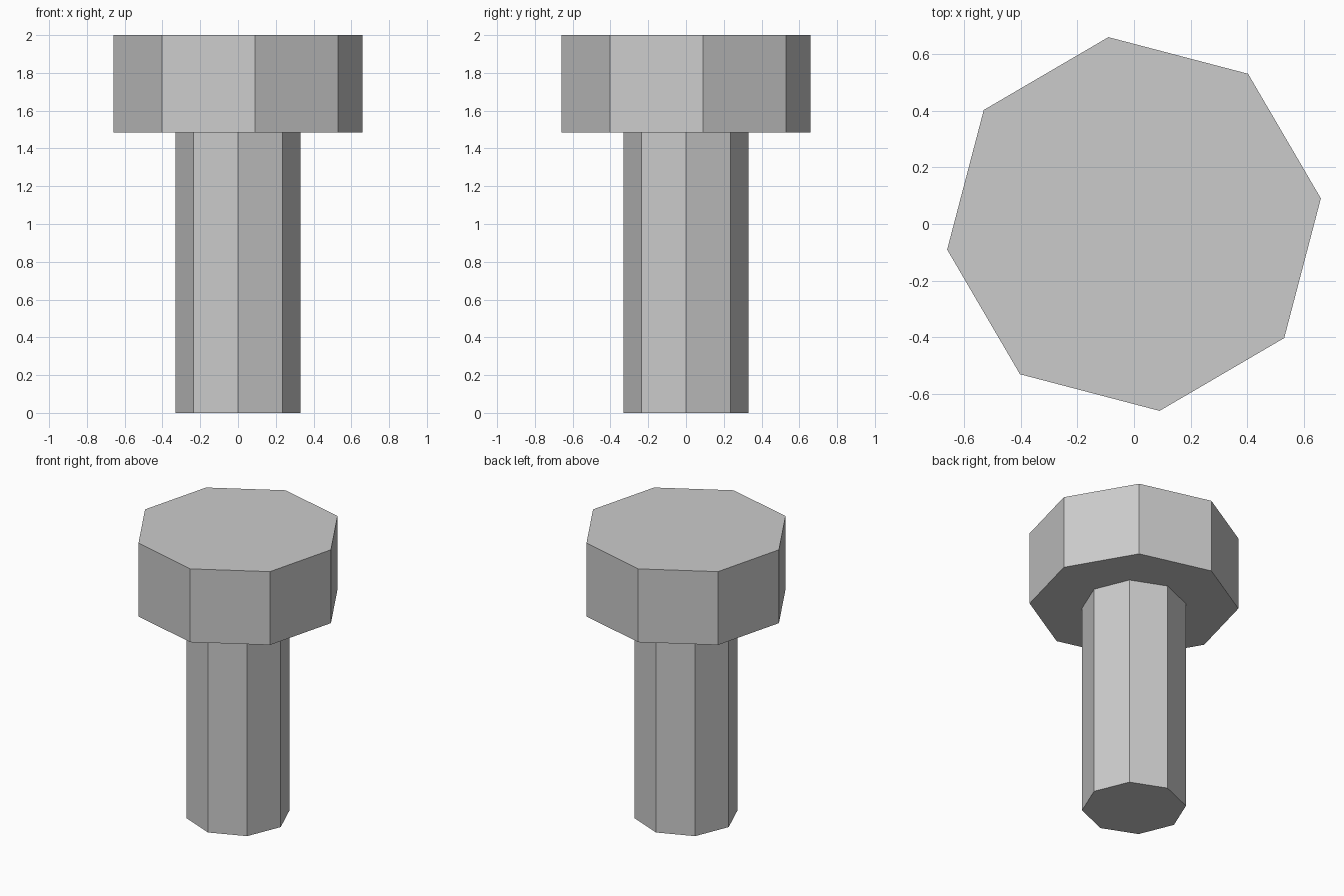
import bpy
from math import radians

if "Cube" in bpy.data.objects:
    bpy.data.objects.remove(bpy.data.objects["Cube"])


def prism(name, radius, z0, z1, turn=0.0):
    """Eight-sided flat-shaded prism between two heights."""
    bpy.ops.mesh.primitive_cylinder_add(
        vertices=8, radius=radius, depth=z1 - z0,
        location=(0, 0, (z0 + z1) / 2), rotation=(0, 0, radians(turn)))
    obj = bpy.context.object
    obj.name = name
    return obj


HEAD_BOTTOM = 1.485

# Bolt shaft, standing on the ground
prism("bolt_shaft", 0.332, 0.0, HEAD_BOTTOM)

# Wider head, turned slightly relative to the shaft
prism("bolt_head", 0.665, HEAD_BOTTOM, 2.0, turn=7.8)
